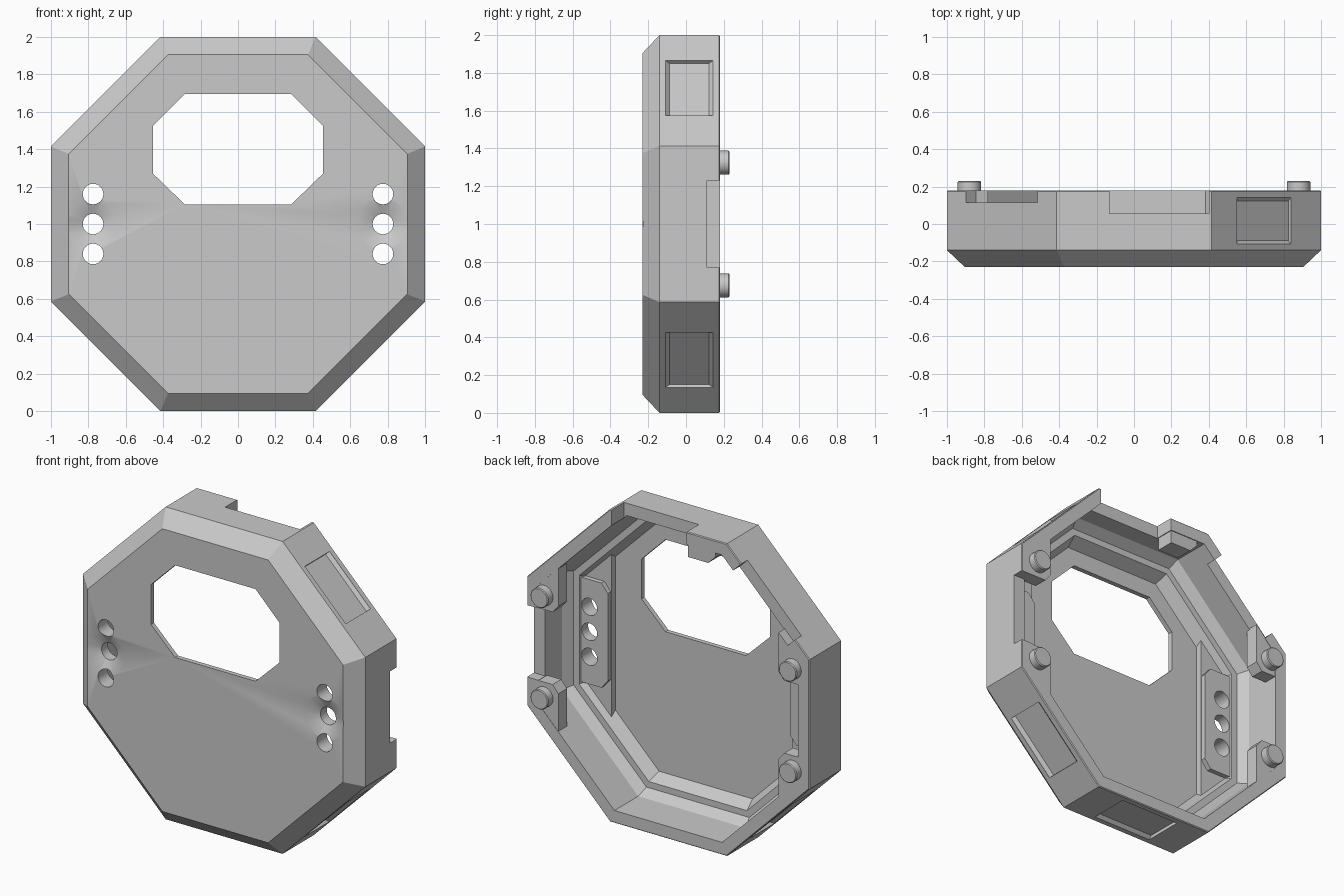
import bpy, bmesh, math

if "Cube" in bpy.data.objects:
    bpy.data.objects.remove(bpy.data.objects["Cube"], do_unlink=True)

grey = bpy.data.materials.new("plain_grey")
grey.use_nodes = True
grey.diffuse_color = (0.59, 0.59, 0.59, 1)
for node in grey.node_tree.nodes:
    if node.type == 'BSDF_PRINCIPLED':
        node.inputs["Base Color"].default_value = grey.diffuse_color


def loft(name, rings):
    """Closed solid through rings of (x, z) points at given y; z is measured from the hub."""
    bm = bmesh.new()
    loops = [[bm.verts.new((x, y, z + 1)) for x, z in pts] for pts, y in rings]
    n = len(loops[0])
    for a, b in zip(loops, loops[1:]):
        for i in range(n):
            j = (i + 1) % n
            bm.faces.new((a[i], a[j], b[j], b[i]))
    bm.faces.new(loops[0])
    bm.faces.new(loops[-1])
    bmesh.ops.recalc_face_normals(bm, faces=bm.faces)
    mesh = bpy.data.meshes.new(name)
    bm.to_mesh(mesh)
    bm.free()
    mesh.materials.append(grey)
    obj = bpy.data.objects.new(name, mesh)
    bpy.context.collection.objects.link(obj)
    return obj


def prism(name, pts, y0, y1):
    return loft(name, [(pts, y0), (pts, y1)])


def octagon(apothem):
    r = apothem / math.cos(math.pi / 8)
    angles = [math.pi / 8 + k * math.pi / 4 for k in range(8)]
    return [(r * math.cos(a), r * math.sin(a)) for a in angles]


def circle(x, z, r, n=32):
    return [(x + r * math.cos(k * math.tau / n), z + r * math.sin(k * math.tau / n))
            for k in range(n)]


def wall_rect(degrees, inner, outer, t0, t1):
    """Rectangle on one wall: radial range and range along the wall."""
    a = math.radians(degrees)
    c, s = math.cos(a), math.sin(a)
    corners = [(inner, t0), (outer, t0), (outer, t1), (inner, t1)]
    return [(r * c - t * s, r * s + t * c) for r, t in corners]


def activate(obj):
    bpy.ops.object.select_all(action='DESELECT')
    obj.select_set(True)
    bpy.context.view_layer.objects.active = obj


def boolean(target, tool, operation='DIFFERENCE'):
    mod = target.modifiers.new("cut", 'BOOLEAN')
    mod.operation = operation
    mod.solver = 'EXACT'
    mod.object = tool
    activate(target)
    bpy.ops.object.modifier_apply(modifier=mod.name)
    bpy.data.objects.remove(tool, do_unlink=True)


# Octagonal shell: chamfered front, open back, stepped cavity
profile = [(0.905, -0.23), (1, -0.14), (1, 0.175), (0.995, 0.18), (0.92, 0.18),
           (0.92, -0.06), (0.88, -0.12), (0.84, -0.12), (0.80, -0.20)]
shell = loft("shell", [(octagon(a), y) for a, y in profile])

# Side ledges and screw brackets joined to the shell
for s in (1, -1):
    ledge = [(0.64, -0.575), (0.87, -0.345), (0.87, 0.345), (0.64, 0.575)]
    boolean(shell, prism("ledge", [(s * x, z) for x, z in ledge], -0.215, -0.16), 'UNION')
    bracket = [(0.645, -0.28), (0.69, -0.335), (0.86, -0.335), (0.91, -0.29),
               (0.91, 0.29), (0.86, 0.335), (0.69, 0.335), (0.645, 0.28)]
    boolean(shell, prism("bracket", [(s * x, z) for x, z in bracket], -0.18, -0.13), 'UNION')

# Window
window = [(0.285, 0.105), (0.455, 0.27), (0.455, 0.525), (0.285, 0.695)]
window += [(-x, z) for x, z in reversed(window)]
boolean(shell, prism("window_cutter", window, -0.4, 0))

# Screw holes and shallow countersinks
for s in (1, -1):
    x = s * 0.775
    sink = loft("sink_cutter", [(circle(x, 0, 0.181), -0.25), (circle(x, 0, 0.05), -0.193)])
    boolean(shell, sink)
    for z in (-0.16, 0, 0.16):
        boolean(shell, prism("hole_cutter", circle(x, z, 0.055), -0.4, 0))

# Notches in the rim: left side, upper right slope, top
boolean(shell, prism("notch_cutter", wall_rect(0, 0.85, 1.2, -0.23, 0.23), 0.11, 0.4))
boolean(shell, prism("notch_cutter", wall_rect(135, 0.85, 1.2, -0.27, 0.27), 0.115, 0.4))
boolean(shell, prism("notch_cutter", wall_rect(90, 0.85, 1.2, -0.40, 0.13), 0.055, 0.4))

# Shallow outer pockets with sloped long sides
for angle, shift in ((45, 0.018), (-45, -0.018), (-90, 0), (-135, 0.018)):
    rings = [(wall_rect(angle, inner, 1.1, shift - 0.205, shift + 0.205), y)
             for inner, y in ((0.999, -0.108), (0.98, -0.088), (0.98, 0.122), (0.999, 0.142))]
    boolean(shell, loft("pocket_cutter", rings))

# Corner pads with round pegs
parts = [shell]
for sx, side in ((1, "left"), (-1, "right")):
    for sz, level in ((1, "upper"), (-1, "lower")):
        pad = [(0.78, 0.28), (0.82, 0.232), (0.97, 0.232), (0.97, 0.34), (0.78, 0.53)]
        parts.append(prism(f"{level}_{side}_pad", [(sx * x, sz * z) for x, z in pad],
                           0.09, 0.178))
        peg = [(circle(sx * 0.88, sz * 0.325, r), y)
               for r, y in ((0.063, 0.15), (0.063, 0.225), (0.058, 0.23))]
        parts.append(loft(f"{level}_{side}_peg", peg))

# Small stop under the top rim
parts.append(prism("top_stop", [(-0.135, 0.93), (-0.135, 0.84), (-0.28, 0.84),
                                (-0.33, 0.89), (-0.33, 0.93)], 0.06, 0.175))

for obj in parts:
    activate(obj)
    bpy.ops.object.shade_smooth_by_angle(angle=math.radians(25))
